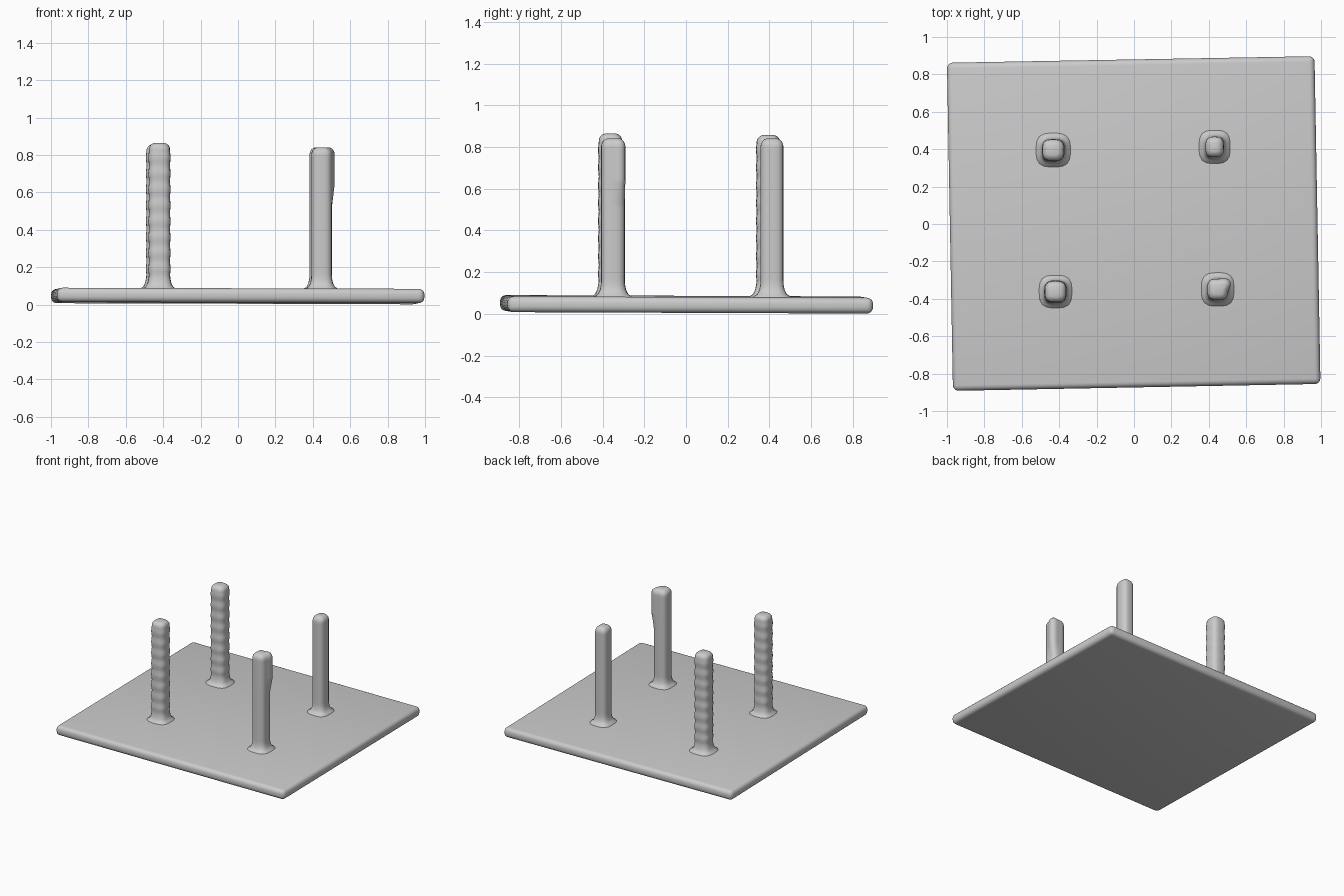
import bpy, bmesh, math

if "Cube" in bpy.data.objects:
    bpy.data.objects.remove(bpy.data.objects["Cube"])

grey = bpy.data.materials.new("plain grey")
grey.diffuse_color = (0.6, 0.6, 0.6, 1)
grey.use_nodes = True
grey.node_tree.nodes["Principled BSDF"].inputs["Base Color"].default_value = grey.diffuse_color


def finish(bm, name):
    bmesh.ops.recalc_face_normals(bm, faces=bm.faces)
    me = bpy.data.meshes.new(name)
    bm.to_mesh(me)
    bm.free()
    me.materials.append(grey)
    ob = bpy.data.objects.new(name, me)
    bpy.context.collection.objects.link(ob)
    bpy.ops.object.select_all(action='DESELECT')
    ob.select_set(True)
    bpy.context.view_layer.objects.active = ob
    return ob


# Base plate: slightly turned and tilted slab with rounded rim
corners = [(-0.968, -0.892), (0.997, -0.855), (0.965, 0.897), (-1.0, 0.862)]
bm = bmesh.new()
rows = []
for z in (0.008, 0.084):
    rows.append([bm.verts.new((x, y, z - 0.004 * y - 0.003 * x)) for x, y in corners])
bm.faces.new(rows[0][::-1])
bm.faces.new(rows[1])
for i in range(4):
    j = (i + 1) % 4
    bm.faces.new((rows[0][i], rows[0][j], rows[1][j], rows[1][i]))
bmesh.ops.bevel(bm, geom=bm.edges[:], offset=0.03, offset_type='OFFSET',
                segments=5, profile=0.5, affect='EDGES')
finish(bm, "base_plate")
bpy.ops.object.shade_smooth_by_angle(angle=math.radians(40))


def post(name, cx, cy, rx, ry, top, ripple=0.0, chip=0.0):
    """Rounded-square post: flared foot, rippled shaft, domed top, optional corner ridge."""
    n = 24
    prof = [(0.06, 0.045), (0.085, 0.032), (0.095, 0.016), (0.115, 0.006), (0.14, 0.001)]
    steps = 44
    for i in range(steps + 1):
        z = 0.16 + (top - 0.04 - 0.16) * i / steps
        prof.append((z, ripple * math.sin(2 * math.pi * z / 0.085)))
    prof += [(top - 0.04 + 0.04 * math.sin(a), -0.038 * (1 - math.cos(a)))
             for a in (math.radians(d) for d in (20, 40, 60, 78))]
    bm = bmesh.new()
    rings = []
    for z, grow in prof:
        ring = []
        ridge = chip * min(max((z - 0.52) / 0.12, 0), 1)
        for k in range(n):
            a = 2 * math.pi * k / n
            c, s = math.cos(a), math.sin(a)
            r = (abs(c) ** 3.2 + abs(s) ** 3.2) ** (-1 / 3.2)
            d = ridge * max(0, math.cos(a - math.radians(30))) ** 8
            ring.append(bm.verts.new((cx + c * (r * (rx + grow) + d),
                                      cy + s * (r * (ry + grow) + d), z)))
        rings.append(ring)
    for lo, hi in zip(rings, rings[1:]):
        for k in range(n):
            j = (k + 1) % n
            bm.faces.new((lo[k], lo[j], hi[j], hi[k]))
    bm.faces.new(rings[0][::-1])
    bm.faces.new(rings[-1])
    finish(bm, name)
    bpy.ops.object.shade_smooth_by_angle(angle=math.radians(50))


# Four upright posts
post("post_back_left", -0.432, 0.395, 0.059, 0.058, 0.858, ripple=0.002)
post("post_back_right", 0.431, 0.412, 0.049, 0.055, 0.842)
post("post_front_left", -0.42, -0.362, 0.058, 0.058, 0.865, ripple=0.002)
post("post_front_right", 0.447, -0.350, 0.055, 0.057, 0.842, chip=0.02)
